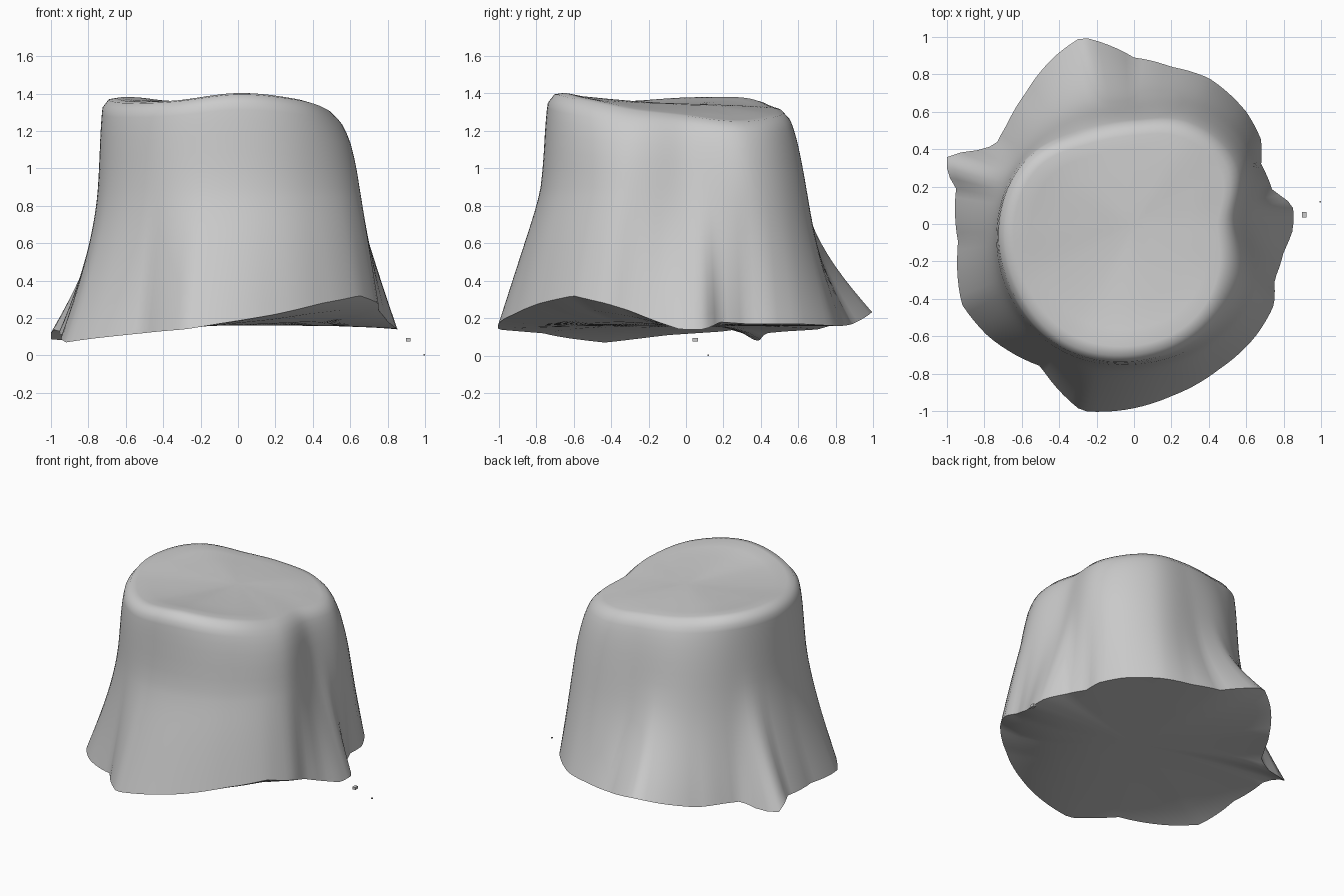
import bpy, bmesh
from math import cos, sin, atan2, hypot, tau, radians

if "Cube" in bpy.data.objects:
    bpy.data.objects.remove(bpy.data.objects["Cube"])

N = 128  # segments round the stump

# Ragged root line on the ground: x, y, z
RIM = [(.85, .10, .14), (.74, .18, .18), (.68, .32, .17), (.68, .45, .17), (.60, .60, .17),
       (.40, .78, .16), (.20, .84, .16), (0, .89, .17), (-.28, 1.0, .24), (-.42, .90, .20),
       (-.58, .70, .14), (-.68, .53, .13), (-.74, .42, .12), (-.85, .39, .08), (-1, .37, .08),
       (-1, .27, .14), (-.95, .20, .13), (-.94, -.10, .11), (-.92, -.43, .07), (-.78, -.60, .09),
       (-.50, -.76, .12), (-.28, -1.0, .14), (-.10, -1.0, .17), (.20, -.92, .22), (.45, -.78, .28),
       (.65, -.60, .32), (.75, -.43, .28), (.75, -.30, .24), (.80, -.15, .18), (.85, -.03, .14)]

# Every 30 degrees from +x: trunk radius, top radius, top edge height, flare curve
MID = [.61, .72, .71, .63, .66, .70, .74, .78, .79, .76, .75, .73]
TOP = [.48, .58, .57, .51, .53, .64, .69, .71, .73, .70, .65, .56]
TOPZ = [1.28, 1.25, 1.28, 1.31, 1.33, 1.37, 1.37, 1.35, 1.355, 1.395, 1.365, 1.31]
FLARE = [1.1, 1.0, 1.2, 1.7, 1.6, 1.5, 1.5, 1.3, 1.1, .95, .85, .9]
ZMID = 0.9


def around(vals, a):
    """Smooth periodic lookup (Catmull-Rom)."""
    n = len(vals)
    u = a / tau * n
    i = int(u)
    t = u - i
    p, q, r, s = (vals[(i + k) % n] for k in (-1, 0, 1, 2))
    return q + .5 * t * (r - p + t * (2*p - 5*q + 4*r - s + t * (3*(q - r) + s - p)))


polar = sorted((atan2(y, x) % tau, hypot(x, y), z) for x, y, z in RIM)
polar = [(polar[-1][0] - tau,) + polar[-1][1:]] + polar + [(polar[0][0] + tau,) + polar[0][1:]]


def rim(a):
    for p, q in zip(polar, polar[1:]):
        if p[0] <= a <= q[0]:
            t = (a - p[0]) / (q[0] - p[0])
            return p[1] + t * (q[1] - p[1]), p[2] + t * (q[2] - p[2])


def column(a):
    """Points from the underside, up the bark and over the top."""
    r0, z0 = rim(a)
    r1, r2, z2 = around(MID, a), around(TOP, a), around(TOPZ, a)
    under = [(r0 * k, .16 + (z0 - .16) * k ** 4) for k in (.3, .6, .85, .96)]
    bark = []
    power = around(FLARE, a)
    for i in range(11):                       # root flare
        t = i / 11
        bark.append((r1 + (r0 - r1) * (1 - t) ** power, z0 + (ZMID - z0) * t))
    power = 2 - .7 * sin(a)
    for t in (0, .2, .4, .6, .75, .87, .95):  # upper trunk
        bark.append((r1 + (r2 + .03 - r1) * t ** power, ZMID + (z2 - .02 - ZMID) * t))
    for _ in range(6):                        # ease flare into trunk
        b = bark
        bark = b[:1] + [((p[0] + 2*q[0] + r[0]) / 4, q[1])
                        for p, q, r in zip(b, b[1:], b[2:])] + b[-1:]
    top = [(r2, z2), (r2 * .93, z2 + .008)]   # rounded shoulder
    for k in (.8, .6, .4, .2):                # dished cut face
        top.append((r2 * k, 1.345 + (z2 + .006 - 1.345) * k ** 1.5))
    return under + bark + top


# Stump
bm = bmesh.new()
cols = []
for j in range(N):
    a = tau * j / N
    cols.append([bm.verts.new((r * cos(a), r * sin(a), z)) for r, z in column(a)])
low, high = bm.verts.new((0, 0, .16)), bm.verts.new((0, 0, 1.345))
for j in range(N):
    c, d = cols[j], cols[(j + 1) % N]
    for i in range(len(c) - 1):
        bm.faces.new((c[i], d[i], d[i + 1], c[i + 1]))
    bm.faces.new((low, d[0], c[0]))
    bm.faces.new((high, c[-1], d[-1]))
mesh = bpy.data.meshes.new("tree_stump")
bm.to_mesh(mesh)
bm.free()
stump = bpy.data.objects.new("tree_stump", mesh)
bpy.context.collection.objects.link(stump)
bpy.context.view_layer.objects.active = stump
stump.select_set(True)
bpy.ops.object.shade_smooth_by_angle(angle=radians(50))

# Loose chips beside the roots
for name, loc, size in (("large_chip", (.91, .05, .085), (.022, .03, .018)),
                        ("small_chip", (.996, .12, .004), (.008, .008, .008))):
    bpy.ops.mesh.primitive_cube_add(size=1, location=loc)
    bpy.context.object.name = name
    bpy.context.object.scale = size
